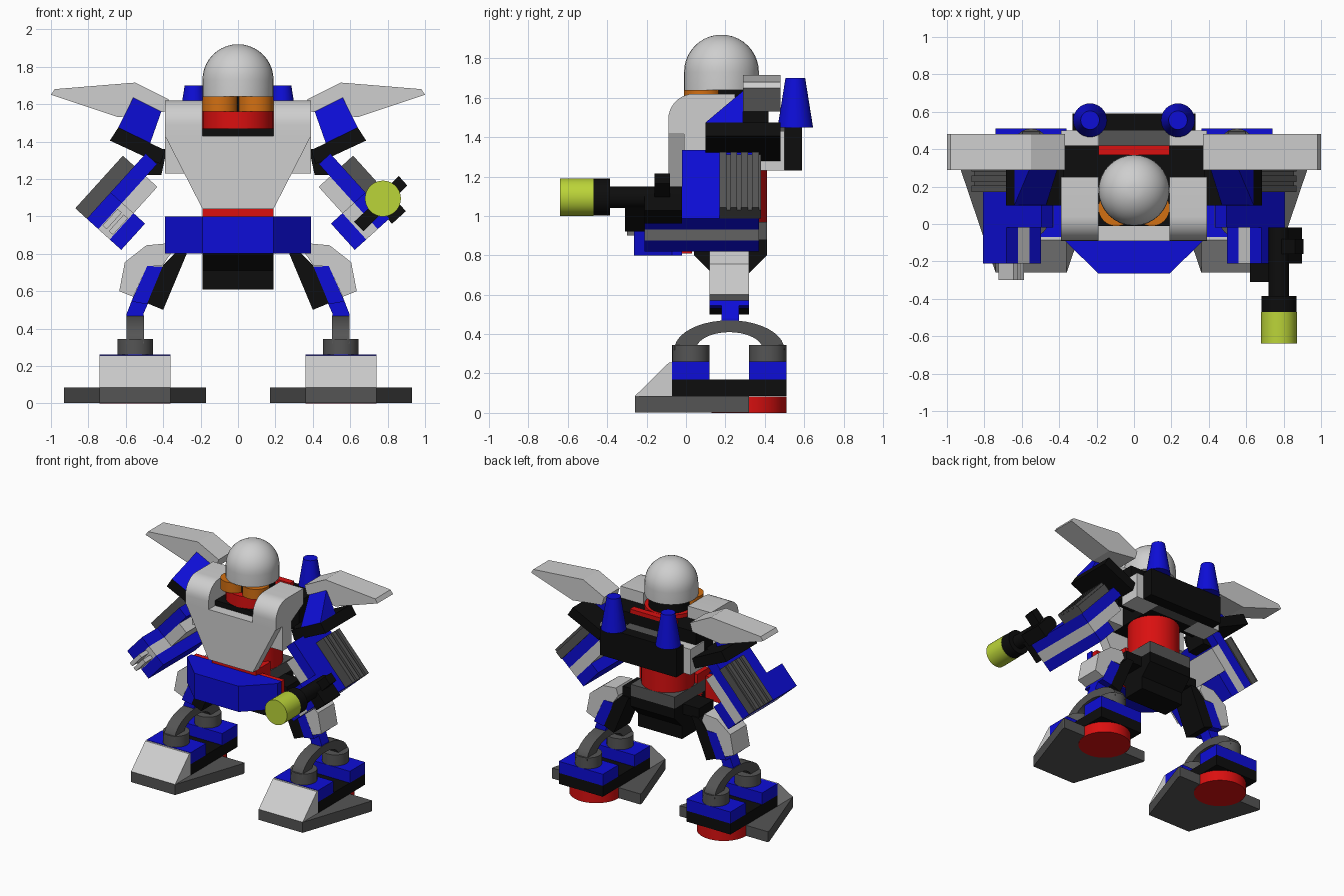
import bpy, bmesh, math
from mathutils import Vector

cube = bpy.data.objects.get("Cube")
if cube:
    bpy.data.objects.remove(cube)


def material(name, r, g, b):
    m = bpy.data.materials.new(name)
    m.use_nodes = True
    m.diffuse_color = (r, g, b, 1)
    m.node_tree.nodes["Principled BSDF"].inputs["Base Color"].default_value = (r, g, b, 1)
    return m


LIGHT = material("light grey", .62, .62, .62)
DARK = material("dark grey", .09, .09, .09)
BLACK = material("black", .004, .004, .004)
BLUE = material("blue", .004, .004, .68)
RED = material("red", .7, .005, .005)
ORANGE = material("orange", .65, .16, .006)
LIME = material("lime", .5, .66, .04)


def finish(bm, name, mat, smooth=False):
    bmesh.ops.recalc_face_normals(bm, faces=bm.faces)
    me = bpy.data.meshes.new(name)
    bm.to_mesh(me)
    bm.free()
    me.materials.append(mat)
    if smooth:
        me.shade_smooth()
        me.set_sharp_from_angle(angle=math.radians(35))
    ob = bpy.data.objects.new(name, me)
    bpy.context.collection.objects.link(ob)
    return ob


def place(axis, u, v, t):
    return {"x": (t, u, v), "y": (u, t, v), "z": (u, v, t)}[axis]


def prism(name, mat, axis, pts, a, b, smooth=False):
    """Extrude a flat outline from a to b along an axis."""
    bm = bmesh.new()
    n = len(pts)
    lo = [bm.verts.new(place(axis, u, v, a)) for u, v in pts]
    hi = [bm.verts.new(place(axis, u, v, b)) for u, v in pts]
    bm.faces.new(lo)
    bm.faces.new(hi)
    for i in range(n):
        j = (i + 1) % n
        bm.faces.new((lo[i], lo[j], hi[j], hi[i]))
    return finish(bm, name, mat, smooth)


def box(name, mat, x0, x1, y0, y1, z0, z1):
    return prism(name, mat, "z", [(x0, y0), (x1, y0), (x1, y1), (x0, y1)], z0, z1)


def hull(name, mat, pts, smooth=False):
    bm = bmesh.new()
    for p in pts:
        bm.verts.new(p)
    bmesh.ops.convex_hull(bm, input=bm.verts)
    return finish(bm, name, mat, smooth)


def turned(name, mat, u, v, rings, axis="z", sides=32):
    """Convex round part from (radius, position) rings along an axis."""
    pts = []
    for r, t in rings:
        for i in range(sides):
            a = math.tau * i / sides
            pts.append(place(axis, u + r * math.cos(a), v + r * math.sin(a), t))
    return hull(name, mat, pts, True)


# Head
dome = [(.19 * math.cos(a), 1.73 + .19 * math.sin(a))
        for a in [math.radians(9 * i) for i in range(10)]]
turned("helmet", LIGHT, 0, .18, [(.19, 1.64)] + dome)
turned("neck_ring", RED, 0, .18, [(.19, 1.47), (.19, 1.56)])
turned("head_core", BLACK, 0, .2, [(.15, 1.56), (.15, 1.64)])
for side, s in (("left", 1), ("right", -1)):
    turned(side + "_eye", ORANGE, s * .095, .085, [(.096, 1.56), (.096, 1.64)])

# Torso
prism("chest_panel", LIGHT, "y", [(-.39, 1.43), (-.19, 1.04), (.19, 1.04), (.39, 1.43)], -.09, -.01)
box("torso_core", BLACK, -.19, .19, -.01, .42, 1.23, 1.47)
box("upper_back", BLACK, -.38, .38, .21, .42, 1.3, 1.53)
box("back_collar", RED, -.19, .19, .37, .42, 1.53, 1.56)
box("back_plate", DARK, -.19, .19, .42, .5, 1.23, 1.45)
box("thruster_block", BLACK, -.33, .33, .5, .59, 1.23, 1.45)
turned("waist_drum", RED, 0, .22, [(.19, .97), (.19, 1.23)])
arc = [(.04 - .13 * math.cos(a), 1.49 + .13 * math.sin(a))
       for a in [math.radians(10 * i) for i in range(10)]]
shoulder_profile = [(-.01, 1.23), (-.01, 1.42), (-.09, 1.42)] + arc + [(.25, 1.62), (.25, 1.5), (.1, 1.42), (.1, 1.23)]

# Waist and hips
prism("waist_wedge", BLUE, "z", [(-.19, -.265), (.19, -.265), (.39, -.07), (.39, -.02), (-.39, -.02), (-.39, -.07)], .8, 1)
box("waist_strip", RED, -.38, .38, -.02, .03, .81, .99)
box("waist_bracket", RED, -.19, .19, -.05, .13, .82, 1.04)
box("hip_plate", DARK, -.19, .19, .03, .41, .88, .97)
prism("hip_block", BLACK, "x", [(.04, .88), (.04, .8), (.13, .71), (.13, .61), (.32, .61),
                                (.32, .71), (.41, .8), (.41, .88)], -.19, .19)
box("hip_bar", BLACK, -.33, .33, .13, .31, .8, .88)

# Arm layers lie in a tilted frame: along the arm and across it
ALONG, ACROSS = Vector((-.67, .74)), Vector((-.74, -.67))
T = .083


def arm_layer(name, mat, s, d0, d1, n0, n1, y0, y1):
    o = Vector((.87, 1.043))
    pts = [o + ALONG * d + ACROSS * n for d, n in ((d0, n0), (d1, n0), (d1, n1), (d0, n1))]
    return prism(name, mat, "y", [(s * p.x, p.y) for p in pts], y0, y1)


for side, s in (("left", 1), ("right", -1)):
    def part(name, mat, pts, y0, y1, smooth=False):
        return prism(side + "_" + name, mat, "y", [(s * x, z) for x, z in pts], y0, y1, smooth)

    def block(name, mat, x0, x1, *rest):
        return box(side + "_" + name, mat, s * x0, s * x1, *rest)

    # Torso sides and thrusters
    prism(side + "_shoulder_cover", LIGHT, "x", shoulder_profile, s * .19, s * .39, True)
    block("back_panel", LIGHT, .19, .39, .33, .5, 1.23, 1.43)
    turned(side + "_thruster", BLUE, s * .235, .555, [(.09, 1.45), (.05, 1.7)])

    # Shoulder and wing
    part("wing", LIGHT, [(1, 1.65), (.98, 1.68), (.55, 1.715), (.37, 1.625), (.39, 1.56), (.64, 1.53)], .29, .48)
    part("shoulder_base", BLACK, [(.64, 1.475), (.39, 1.353), (.415, 1.28), (.685, 1.405)], .1, .48)
    lower = [(.64, 1.475), (.47, 1.39)]
    upper = [(.56, 1.635), (.41, 1.56)]
    hull(side + "_shoulder_slope", BLUE,
         [(s * x, y, z) for y in (.1, .29) for x, z in lower] + [(s * x, .29, z) for x, z in upper])
    part("elbow", BLACK, [(.38, 1.36), (.5, 1.36), (.5, 1.22), (.41, 1.22)], .13, .3)

    # Forearm
    arm_layer(side + "_grille_base", DARK, s, 0, .38, .02, T, .17, .38)
    for i in range(4):
        y = .17 + i * .055
        arm_layer(side + "_grille_bar", DARK, s, 0, .38, 0, .02, y, y + .035)
    arm_layer(side + "_forearm_outer", BLUE, s, 0, .47, T, 2 * T, -.02, .37)
    arm_layer(side + "_forearm_front", BLUE, s, 0, .19, T, 2 * T, -.21, -.02)
    arm_layer(side + "_forearm_middle", LIGHT, s, 0, .19, 2 * T, 3 * T, -.21, .37)
    arm_layer(side + "_forearm_inner", LIGHT, s, .19, .38, 2 * T, 3 * T, -.02, .37)
    arm_layer(side + "_forearm_lower", BLUE, s, 0, .19, 3 * T, 4 * T, -.21, .37)

    # Leg
    part("thigh", BLACK, [(.33, .81), (.27, .81), (.4, .5), (.485, .535), (.4, .74)], .12, .32)
    part("shin", BLUE, [(.485, .735), (.4, .73), (.485, .53), (.57, .545)], .12, .32)
    part("knee_cover", LIGHT, [(.635, .6), (.605, .755), (.49, .845), (.38, .855), (.36, .8),
                               (.405, .735), (.485, .735), (.56, .57)], .12, .32)
    part("ankle_pin", BLUE, [(.595, .45), (.505, .45), (.505, .48), (.47, .56), (.56, .57), (.595, .48)], .18, .27)

    # Ankle arch
    angles = [math.pi * i / 20 for i in range(21)]
    arch = [(.22 + .28 * math.cos(a), .32 + .15 * math.sin(a)) for a in angles]
    arch += [(.22 + .17 * math.cos(a), .32 + .09 * math.sin(a)) for a in reversed(angles)]
    prism(side + "_ankle_arch", DARK, "x", arch, s * .503, s * .597, True)

    # Foot
    prism(side + "_sole", DARK, "z",
          [(s * x, y) for x, y in ((.36, -.26), (.74, -.26), (.93, .3), (.93, .32), (.17, .32), (.17, .3))], .003, .085)
    turned(side + "_heel_disc", RED, s * .55, .32, [(.19, 0), (.19, .084)])
    block("foot_plate", BLACK, .36, .74, -.07, .51, .085, .17)
    prism(side + "_toe", LIGHT, "x", [(-.26, .085), (-.07, .085), (-.07, .257), (-.085, .257)], s * .36, s * .74)
    for where, y in (("front", .025), ("back", .415)):
        block(where + "_foot_brick", BLUE, .36, .74, y - .095, y + .095, .17, .26)
        turned(side + "_" + where + "_foot_stud", DARK, s * .55, y, [(.095, .26), (.095, .345)])

# Empty hand clip
for n in (.17, .215):
    arm_layer("right_hand_clip", LIGHT, -1, .03, .15, n, n + .03, -.3, -.21)

# Blaster in the left hand
turned("blaster_tip", LIME, .775, 1.095, [(.096, -.64), (.096, -.47)], "y")
turned("blaster_collar", BLACK, .775, 1.095, [(.094, -.47), (.094, -.385)], "y")
turned("blaster_barrel", BLACK, .775, 1.095, [(.055, -.385), (.055, -.02)], "y")
arm_layer("blaster_body", BLACK, 1, -.03, .11, -.01, .09, -.21, -.02)
prism("blaster_sight", BLACK, "y", [(.77, 1.13), (.82, 1.08), (.905, 1.165), (.86, 1.215)], -.16, -.08)
prism("blaster_grip", BLACK, "y", [(.76, 1.1), (.8, 1.05), (.67, .92), (.62, .97)], -.31, -.21)
